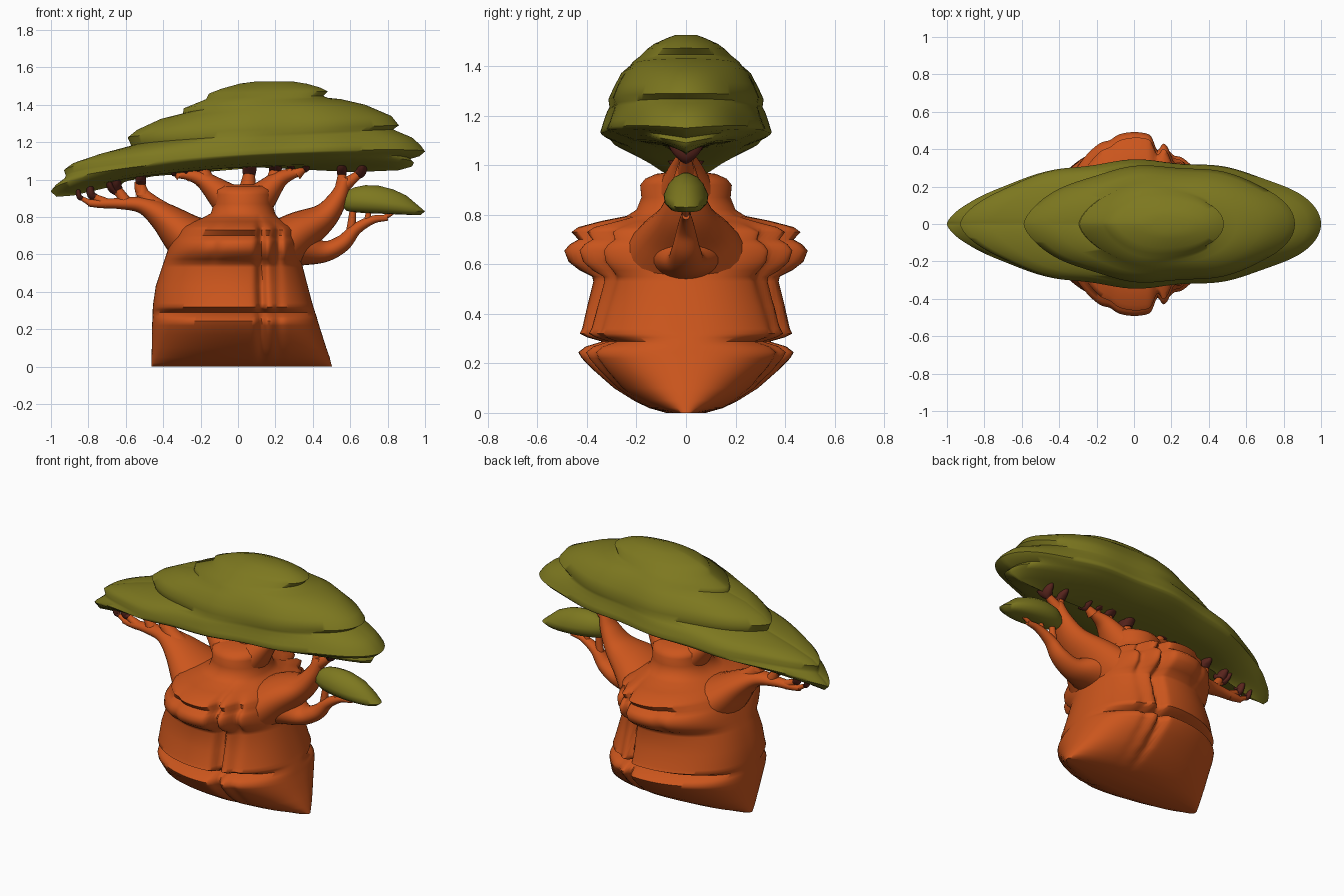
import bpy, math
from mathutils import Vector


def material(name, rgb):
    m = bpy.data.materials.new(name)
    m.diffuse_color = (*rgb, 1)
    return m


BARK = material("orange bark", (0.60, 0.092, 0.012))
LEAF = material("olive leaves", (0.205, 0.188, 0.014))
TIP = material("dark maroon twig", (0.10, 0.018, 0.012))


def skin(name, rings, mat, angle):
    """Join closed rings of equal length into a capped, smooth surface."""
    n = len(rings[0])
    verts = [v for r in rings for v in r]
    faces = [(k * n + i, k * n + (i + 1) % n, (k + 1) * n + (i + 1) % n, (k + 1) * n + i)
             for k in range(len(rings) - 1) for i in range(n)]
    faces += [tuple(reversed(range(n))), tuple(range(len(verts) - n, len(verts)))]
    me = bpy.data.meshes.new(name)
    me.from_pydata(verts, [], faces)
    me.materials.append(mat)
    ob = bpy.data.objects.new(name, me)
    bpy.context.collection.objects.link(ob)
    bpy.ops.object.select_all(action='DESELECT')
    ob.select_set(True)
    bpy.context.view_layer.objects.active = ob
    bpy.ops.object.shade_smooth_by_angle(angle=math.radians(angle))
    return ob


def layers(name, rows, mat, n=96, tilt=1.0, point=(1, 1), depth=lambda x, z: 1, angle=70):
    """Stack of oval rings; each row = left x, left z, right x, right z, half depth, rim lift."""
    rings = []
    for xl, zl, xr, zr, hd, lift in rows:
        ring = []
        for i in range(n):
            t = 2 * math.pi * i / n
            s = (1 + math.cos(t)) / 2
            x = xl + (xr - xl) * s
            z = zl + (zr - zl) * s ** tilt + lift * abs(math.sin(t))
            w = abs(math.sin(t)) ** point[0 if s < 0.5 else 1]
            ring.append((x, math.copysign(hd * w, math.sin(t)) * depth(x, z), z))
        rings.append(ring)
    return skin(name, rings, mat, angle)


def spline(pts, steps=6):
    """Smooth curve through the points."""
    p = [Vector(q) for q in pts]
    p = [2 * p[0] - p[1]] + p + [2 * p[-1] - p[-2]]
    out = []
    for a, b, c, d in zip(p, p[1:], p[2:], p[3:]):
        for k in range(steps):
            t = k / steps
            out.append(0.5 * (2 * b + (c - a) * t + (2 * a - 5 * b + 4 * c - d) * t * t
                              + (3 * b - a - 3 * c + d) * t ** 3))
    return out + [p[-2]]


def limb(name, pts, mat=BARK, n=24, wide=(1, 1), bend=0):
    """Tapered tube in the y = 0 plane; each point = x, z, radius; wide = y stretch at both ends."""
    path = spline(pts)
    rings = []
    for k, q in enumerate(path):
        d = path[min(k + 1, len(path) - 1)] - path[max(k - 1, 0)]
        d = Vector((d.x, d.y)).normalized()
        f = wide[0] + (wide[1] - wide[0]) * k / (len(path) - 1)
        ring = []
        for i in range(n):
            t = 2 * math.pi * i / n
            o, y = q.z * math.cos(t), q.z * f * math.sin(t)
            ring.append((q.x + d.y * o, y, q.y - d.x * o + bend * abs(y)))
        rings.append(ring)
    return skin(name, rings, mat, 50)


def bump(v, c, w):
    return math.exp(-((v - c) / w) ** 2)


# Trunk: swollen, with horizontal folds and vertical grooves
def folds(x, z):
    if z > 0.79:
        return 1
    k = min(1, z / 0.15)
    upper = 1 if z > 0.56 else 0.3
    return (1 + 0.15 * min(x, 0.07)) * (1 - k * 0.14 * bump(x, 0.125, 0.022)
                                        - k * upper * 0.14 * bump(x, 0.215, 0.025)
                                        - 0.03 * bump(x, -0.13, 0.03) * (z > 0.56))


trunk = [(0, -.462, .503, .08), (.02, -.462, .497, .15), (.05, -.462, .49, .21), (.1, -.461, .472, .29),
         (.17, -.46, .45, .37), (.22, -.46, .434, .42), (.245, -.458, .426, .435), (.268, -.457, .42, .405),
         (.288, -.456, .413, .34), (.305, -.456, .408, .40), (.32, -.455, .403, .43), (.34, -.453, .397, .42),
         (.43, -.44, .373, .40), (.53, -.407, .347, .375), (.55, -.40, .343, .38), (.575, -.392, .34, .43),
         (.61, -.38, .335, .475), (.655, -.365, .33, .492), (.68, -.352, .325, .47), (.70, -.342, .32, .435),
         (.73, -.32, .31, .462), (.75, -.30, .29, .435), (.775, -.25, .25, .34), (.795, -.19, .215, .24),
         (.82, -.145, .198, .20), (.87, -.13, .185, .18), (.92, -.13, .185, .185), (.945, -.13, .185, .165),
         (.965, -.10, .16, .12), (.975, -.02, .08, .04)]
layers("trunk", [(xl, z, xr, z, hd, 0) for z, xl, xr, hd in trunk], BARK, n=192,
       point=(.8, .88), depth=folds)

# Main limbs, broad where they leave the trunk
limb("left_limb", [(-.14, .60, .17), (-.27, .69, .13), (-.40, .80, .08), (-.51, .862, .046),
                   (-.63, .872, .03), (-.74, .872, .024), (-.80, .875, .018)], wide=(1.9, 1))
limb("left_limb_fork", [(-.40, .81, .07), (-.47, .88, .045), (-.52, .94, .03), (-.53, .99, .024)])
limb("right_upper_limb", [(.18, .60, .16), (.32, .71, .12), (.46, .80, .075), (.535, .90, .05),
                          (.565, .98, .034), (.57, 1.01, .028)], wide=(1.9, 1))
limb("right_lower_limb", [(.18, .66, .14), (.33, .635, .10), (.46, .615, .058), (.56, .66, .045),
                          (.63, .735, .032), (.72, .785, .022), (.80, .795, .015)], wide=(1.6, 1))
limb("crown_left_limb", [(.0, .84, .12), (-.09, .92, .08), (-.19, 1.0, .045), (-.27, 1.025, .028),
                         (-.33, 1.025, .018)], wide=(1.5, 1))
limb("crown_right_limb", [(.06, .84, .12), (.14, .92, .08), (.22, 1.0, .048), (.29, 1.03, .028),
                          (.34, 1.04, .02)], wide=(1.5, 1))

# Twigs reaching into the leaves: x, z, end x, end z, radius, half spread of the dark end
twigs = [(-.51, .92, -.52, .99, .028, .10), (-.60, .875, -.65, .97, .027, .08), (-.70, .87, -.785, .92, .022, .05),
         (-.56, .87, -.68, .955, .018, .07), (-.78, .87, -.85, .91, .014, .04), (-.17, .98, -.19, 1.07, .042, .19),
         (-.24, 1.01, -.27, 1.05, .026, .11), (-.31, 1.02, -.34, 1.04, .02, .09), (.05, .93, .062, 1.065, .038, .12),
         (.19, .98, .20, 1.07, .036, .14), (.27, 1.02, .28, 1.07, .026, .13), (.31, 1.03, .36, 1.07, .026, .12),
         (.555, .96, .555, 1.05, .027, .10), (.57, .97, .66, 1.045, .027, .09)]
for x0, z0, x1, z1, r, spread in twigs:
    xm, zm = x0 + (x1 - x0) * .75, z0 + (z1 - z0) * .7
    limb("twig", [(x0, z0, r * 1.35), (xm, zm, r * .85), (x1, z1, r * .9)], n=12)
    # Dark end spreading along the underside of the leaves
    limb("twig_end", [(xm, zm, r * .88), (x1, z1, r), (x1 + (x1 - xm) * .5, z1 + .06, r * .9)],
         TIP, n=24, wide=(1.1, spread / r), bend=.22)
for x0, z0, x1, z1, r in [(.60, .70, .615, .835, .02), (.69, .77, .70, .835, .015), (.77, .79, .83, .825, .012)]:
    limb("lower_twig", [(x0, z0, r * 1.3), (x1, z1, r * .9)], n=12)

# Main leaf crown in overlapping tiers
crown = [(-.62, .975, .62, 1.04, .03, .045), (-.88, .915, .86, 1.05, .13, .06), (-.97, .908, .93, 1.07, .23, .065),
         (-1.0, .935, .94, 1.09, .29, .065), (-.98, .96, .92, 1.11, .32, .055), (-.93, 1.0, .97, 1.125, .335, .045),
         (-.92, 1.02, 1.0, 1.15, .338, .03), (-.93, 1.05, .975, 1.185, .33, .02), (-.89, 1.08, .93, 1.225, .322, .01),
         (-.76, 1.125, .87, 1.25, .312, .01), (-.57, 1.18, .83, 1.268, .305, 0), (-.59, 1.225, .86, 1.29, .31, 0),
         (-.54, 1.265, .82, 1.34, .29, 0), (-.42, 1.32, .68, 1.40, .26, 0), (-.295, 1.35, .55, 1.43, .225, 0),
         (-.29, 1.38, .48, 1.437, .212, 0), (-.17, 1.43, .455, 1.447, .185, 0), (-.155, 1.46, .48, 1.472, .16, 0),
         (-.09, 1.485, .44, 1.492, .13, 0), (.01, 1.513, .37, 1.512, .08, 0), (.10, 1.525, .29, 1.525, .045, 0)]
layers("leaf_crown", crown, LEAF, n=128, tilt=.6, point=(1.3, 1), angle=60,
       depth=lambda x, z: 1 + .025 * math.sin(13 * x + 1.5))

# Small leaf cluster on the lower right limb
cluster = [(.66, .822, .90, .812, .03, 0), (.58, .832, .975, .81, .06, 0), (.55, .865, 1.0, .83, .086, 0),
           (.555, .90, .965, .86, .09, 0), (.575, .935, .90, .915, .07, 0), (.62, .958, .83, .947, .045, 0),
           (.68, .97, .75, .968, .012, 0)]
layers("small_leaf_cluster", cluster, LEAF, n=48)
